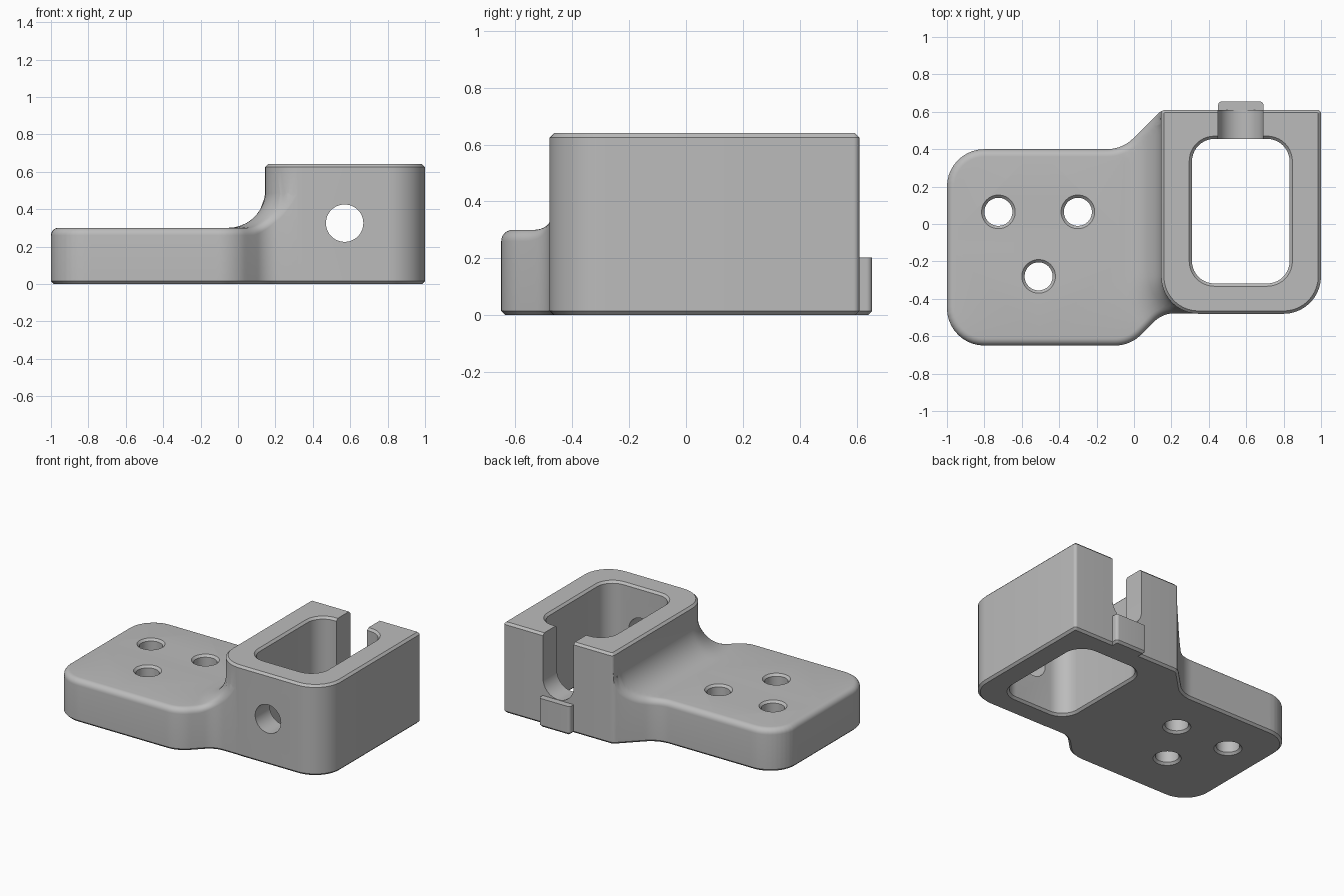
import bpy, bmesh, math
from mathutils import Vector
from mathutils.geometry import delaunay_2d_cdt

if "Cube" in bpy.data.objects:
    bpy.data.objects.remove(bpy.data.objects["Cube"])

grey = bpy.data.materials.new("matt grey")
grey.use_nodes = True
grey.diffuse_color = (0.5, 0.5, 0.5, 1)
grey.node_tree.nodes["Principled BSDF"].inputs["Base Color"].default_value = (0.5, 0.5, 0.5, 1)


def make(name, bm):
    bmesh.ops.recalc_face_normals(bm, faces=bm.faces)
    mesh = bpy.data.meshes.new(name)
    bm.to_mesh(mesh)
    bm.free()
    mesh.materials.append(grey)
    ob = bpy.data.objects.new(name, mesh)
    bpy.context.collection.objects.link(ob)
    return ob


def rounded(corners, steps=10):
    """Closed outline from (x, y, radius) corners."""
    out = []
    for i, (x, y, r) in enumerate(corners):
        p = Vector((x, y))
        a = (Vector(corners[i - 1][:2]) - p).normalized()
        b = (Vector(corners[(i + 1) % len(corners)][:2]) - p).normalized()
        if r == 0:
            out.append(p)
            continue
        half = a.angle(b) / 2
        centre = p + (a + b).normalized() * r / math.sin(half)
        u = p + a * r / math.tan(half) - centre
        v = p + b * r / math.tan(half) - centre
        turn = u.angle(v)
        for k in range(steps + 1):
            t = k / steps
            out.append(centre + (u * math.sin((1 - t) * turn) + v * math.sin(t * turn)) / math.sin(turn))
    return out


def box_outline(x0, x1, y0, y1, front, back):
    return rounded([(x0, y0, front), (x1, y0, front), (x1, y1, back), (x0, y1, back)])


def inset(loop, d):
    """Mitred inset of a counter-clockwise outline."""
    out = []
    for i, p in enumerate(loop):
        a = (p - loop[i - 1]).normalized()
        b = (loop[(i + 1) % len(loop)] - p).normalized()
        n = Vector((-a.y - b.y, a.x + b.x)).normalized()
        out.append(p + n * d / max(0.3, n.dot(Vector((-a.y, a.x)))))
    return out


def bridge(bm, low, high):
    n = len(low)
    for i in range(n):
        bm.faces.new((low[i], low[(i + 1) % n], high[(i + 1) % n], high[i]))


def loft(name, loop, levels, place=lambda p, h: (p.x, p.y, h)):
    """Solid from one outline stacked at (height, inset) levels."""
    bm = bmesh.new()
    rings = [[bm.verts.new(place(p, h)) for p in (inset(loop, d) if d else loop)] for h, d in levels]
    for low, high in zip(rings, rings[1:]):
        bridge(bm, low, high)
    bm.faces.new(rings[0])
    bm.faces.new(rings[-1])
    return make(name, bm)


def circle(x, y, r, n=48):
    return [Vector((x + r * math.cos(math.tau * i / n), y + r * math.sin(math.tau * i / n))) for i in range(n)]


def inside(p, loop):
    hit = False
    for i, b in enumerate(loop):
        a = loop[i - 1]
        if (a.y > p.y) != (b.y > p.y) and p.x < (b.x - a.x) * (p.y - a.y) / (b.y - a.y) + a.x:
            hit = not hit
    return hit


def combine(target, other, operation):
    mod = target.modifiers.new(operation.lower(), 'BOOLEAN')
    mod.operation, mod.object, mod.solver = operation, other, 'EXACT'
    bpy.context.view_layer.objects.active = target
    bpy.ops.object.modifier_apply(modifier=mod.name)
    bpy.data.objects.remove(other)


THICK, SWEEP, ROUND, CH = 0.3, 0.2, 0.04, 0.015
CX, CY, WALL = 0.347, -0.28, 0.147      # front left corner of the block


def height(p):
    """Plate top, sweeping up in a hollow curve to the block."""
    d = math.hypot(p.x - CX, p.y - CY) - (CX - WALL) if p.y < CY else WALL - p.x
    if p.x > CX:
        d = 0
    d = min(max(d, 0), SWEEP)
    return THICK + SWEEP - math.sqrt(max(0, SWEEP**2 - (SWEEP - d)**2))


# Plate outline, divided evenly
rough = rounded([(-1, -0.65, 0.2), (-0.02, -0.65, 0.2), (0.152, -0.478, 0.15), (0.36, -0.478, 0),
                 (0.36, 0.607, 0), (0.145, 0.607, 0.05), (-0.062, 0.4, 0.2), (-1, 0.4, 0.2)])
outline = []
for i, a in enumerate(rough):
    b = rough[(i + 1) % len(rough)]
    parts = max(1, math.ceil((b - a).length / 0.015))
    outline += [a.lerp(b, k / parts) for k in range(parts)]
count = len(outline)

# Plate top points: rounded rim rings, then contours of the sweep
points, drops = [], []
for k in range(7):
    t = math.radians(15 * k)
    points += inset(outline, ROUND * (1 - math.cos(t))) if k else outline
    drops += [ROUND * (1 - math.sin(t))] * count
rim = points[-count:]
for k in range(10):
    d = SWEEP * (1 - math.cos(math.radians(10 * k)))
    contour = [Vector((WALL - d, CY + 0.03 * j)) for j in range(31)]
    for j in range(1, 19):
        a = math.pi + math.radians(5 * j)
        contour.append(Vector((CX, CY)) + (CX - WALL + d) * Vector((math.cos(a), math.sin(a))))
    for p in contour:
        if inside(p, rim) and min((p - q).length for q in rim) > 0.008:
            points.append(p)
            drops.append(0)
edges = [(i, (i + 1) % count) for i in range(count)]
flat, _, tris, origin, _, _ = delaunay_2d_cdt(points, edges, [], 1, 1e-6)

# Mounting plate
bm = bmesh.new()
top, ring = [], {}
for p, src in zip(flat, origin):
    h = height(p)
    drop = drops[src[0]] if src else 0
    v = bm.verts.new((p.x, p.y, h - drop * min(1, (THICK + SWEEP - h) / 0.1)))
    top.append(v)
    for s in src:
        if s < count:
            ring[s] = v
for t in tris:
    bm.faces.new([top[i] for i in t])
upper = [ring[i] for i in range(count)]
middle = [bm.verts.new((p.x, p.y, CH)) for p in outline]
bottom = [bm.verts.new((p.x, p.y, 0)) for p in inset(outline, CH)]
bridge(bm, middle, upper)
bridge(bm, bottom, middle)
bm.faces.new(bottom)
body = make("mounting_bracket", bm)

# Holder block and the small tab behind it
block = loft("holder_block", box_outline(0.145, 1, -0.48, 0.61, 0.2, 0.02),
             [(0, CH), (CH, 0), (0.64 - CH, 0), (0.64, CH)])
combine(body, block, 'UNION')
tab = loft("back_tab", box_outline(0.45, 0.692, 0.52, 0.655, 0.02, 0.02),
           [(0, CH), (CH, 0), (0.203, 0)])
combine(body, tab, 'UNION')


def through(name, loop, high):
    """Cutter with a chamfered mouth at both ends."""
    far = 0.05
    cutter = loft(name, loop, [(-far, -CH - far), (CH, 0), (high - CH, 0), (high + far, -CH - far)])
    cutter.hide_render = True
    combine(body, cutter, 'DIFFERENCE')


# Window and screw holes
through("window_cutter", box_outline(0.31, 0.832, -0.318, 0.455, 0.12, 0.12), 0.64)
for x, y in ((-0.725, 0.065), (-0.3, 0.065), (-0.51, -0.28)):
    through("screw_hole_cutter", circle(x, y, 0.075), THICK)

# Front bore and round-bottomed back slot
sideways = lambda p, h: (p.x, h, p.y)
bore = loft("bore_cutter", circle(0.57, 0.325, 0.1), [(-0.6, 0), (0, 0)], sideways)
combine(body, bore, 'DIFFERENCE')
arc = [Vector((0.57 - 0.12 * math.cos(math.pi * i / 24), 0.325 - 0.12 * math.sin(math.pi * i / 24)))
       for i in range(25)]
slot = loft("slot_cutter", arc + [Vector((0.69, 0.8)), Vector((0.45, 0.8))], [(0.2, 0), (0.8, 0)], sideways)
combine(body, slot, 'DIFFERENCE')

# Smooth curves, crisp edges
bpy.ops.object.select_all(action='DESELECT')
body.select_set(True)
bpy.context.view_layer.objects.active = body
bpy.ops.object.shade_smooth_by_angle(angle=math.radians(30))
